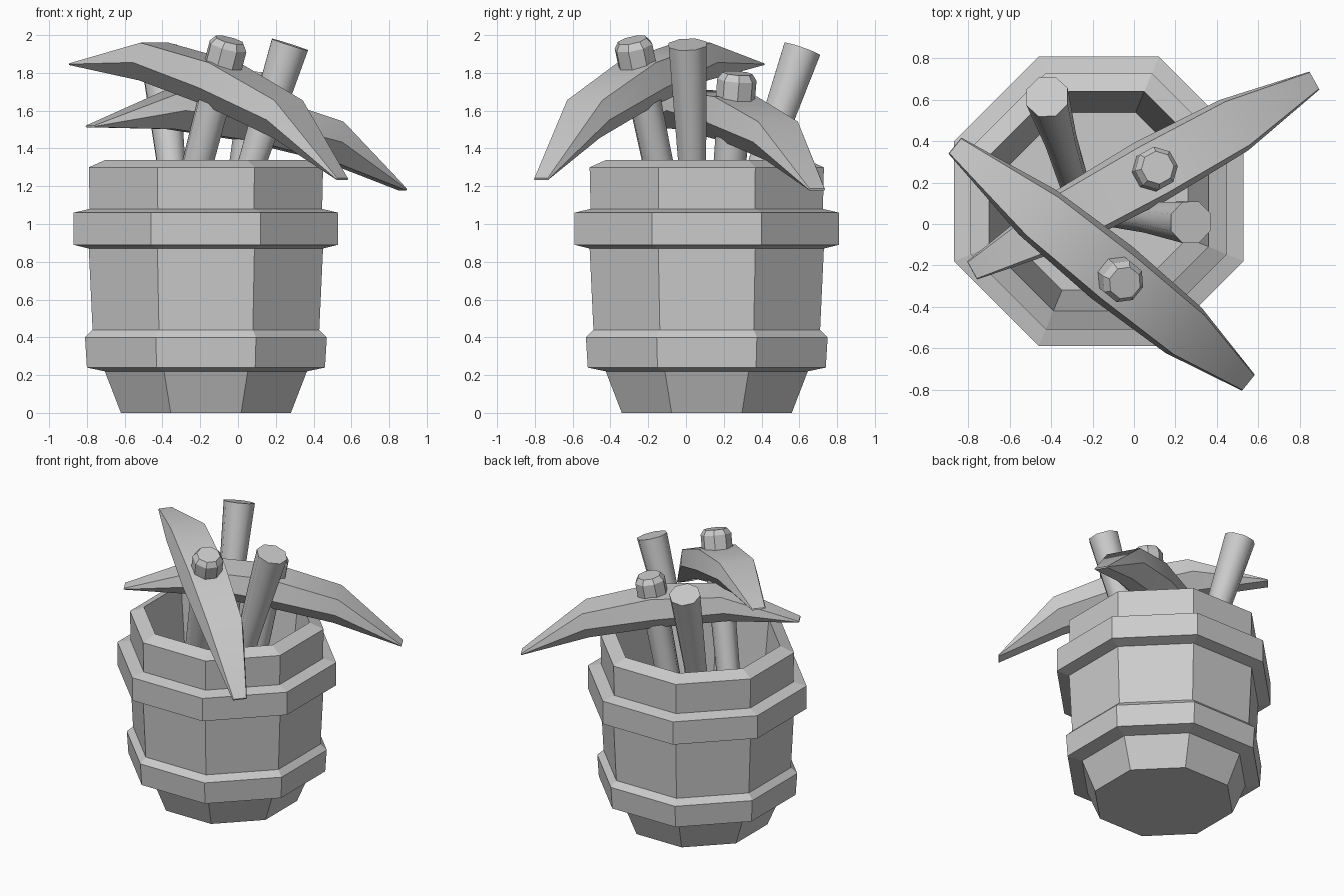
import bpy, bmesh, math
from mathutils import Vector, Matrix

if "Cube" in bpy.data.objects:
    bpy.data.objects.remove(bpy.data.objects["Cube"])


def finish(name, bm, smooth=None):
    bmesh.ops.recalc_face_normals(bm, faces=bm.faces)
    me = bpy.data.meshes.new(name)
    bm.to_mesh(me)
    bm.free()
    ob = bpy.data.objects.new(name, me)
    bpy.context.collection.objects.link(ob)
    if smooth:
        bpy.ops.object.select_all(action='DESELECT')
        ob.select_set(True)
        bpy.context.view_layer.objects.active = ob
        bpy.ops.object.shade_smooth_by_angle(angle=math.radians(smooth))
    return ob


def loft(name, rings, smooth=None):
    """Skin a list of equal-length point rings and cap both ends."""
    bm = bmesh.new()
    loops = [[bm.verts.new(p) for p in r] for r in rings]
    n = len(rings[0])
    for a, b in zip(loops, loops[1:]):
        for i in range(n):
            j = (i + 1) % n
            bm.faces.new((a[i], a[j], b[j], b[i]))
    bm.faces.new(loops[0])
    bm.faces.new(loops[-1])
    return finish(name, bm, smooth)


def octagon(radius, z):
    return [Vector((radius * math.cos(math.pi * (i + .5) / 4),
                    radius * math.sin(math.pi * (i + .5) / 4), z)) for i in range(8)]


# Barrel: (distance to flat, height) from the base, over the rim, to the inner floor
profile = [(.45, 0), (.535, .22), (.63, .24), (.64, .40), (.60, .44), (.62, .87),
           (.70, .89), (.70, 1.06), (.615, 1.08), (.62, 1.30), (.53, 1.34), (.43, .22)]
centre = Vector((-.17, .11, 0))
loft("barrel", [[p + centre for p in octagon(r / math.cos(math.pi / 8), z)]
                for r, z in profile])


def frame(origin, u, up):
    """Matrix with z along the handle and x along the pick head."""
    up = Vector(up).normalized()
    u = Vector(u)
    u = (u - up * u.dot(up)).normalized()
    w = up.cross(u)
    m = Matrix((u, w, up)).transposed().to_4x4()
    m.translation = Vector(origin)
    return m


def turned(name, m, prof, smooth=None):
    return loft(name, [[m @ p for p in octagon(r, z)] for r, z in prof], smooth)


# Head stations: u, then (half width, height) for top, middle and bottom edges
tip = ((.045, -.325), (.05, -.33), (.045, -.335))
shoulder = ((.12, -.05), (.14, -.16), (.05, -.26))
middle = ((.13, 0), (.16, -.14), (.06, -.24))
stations = [(-.96, tip), (-.48, shoulder), (0, middle), (.48, shoulder), (.96, tip)]


def pick(name, origin, u, up):
    m = frame(origin, u, up)
    rings = []
    for x, sec in stations:
        pts = [(x, h, v) for h, v in sec] + [(x, -h, v) for h, v in reversed(sec)]
        rings.append([m @ Vector(p) for p in pts])
    loft(name + "_head", rings, 30)
    turned(name + "_cap", m, [(.085, -.05), (.105, -.01), (.105, .09), (.08, .125)])
    length = (origin[2] - .26) / Vector(up).normalized().z
    turned(name + "_handle", m, [(.07, -length), (.09, -.15)], 50)


pick("front_pick", (-.075, -.26, 1.855), (.78, -.63, 0), (.26, -.21, 1))
pick("back_pick", (.095, .262, 1.675), (.875, .485, 0), (.155, .085, 1))

# Bare handles leaning out of the barrel
for name, top, up in (("right_handle", (.275, .008, 1.95), (.32, -.04, 1)),
                      ("rear_handle", (-.42, .615, 1.925), (-.11, .35, 1))):
    m = frame(top, (1, 0, 0), up)
    length = (top[2] - .28) / Vector(up).normalized().z
    turned(name, m, [(.065, -length), (.08, -.65), (.108, 0)], 50)
